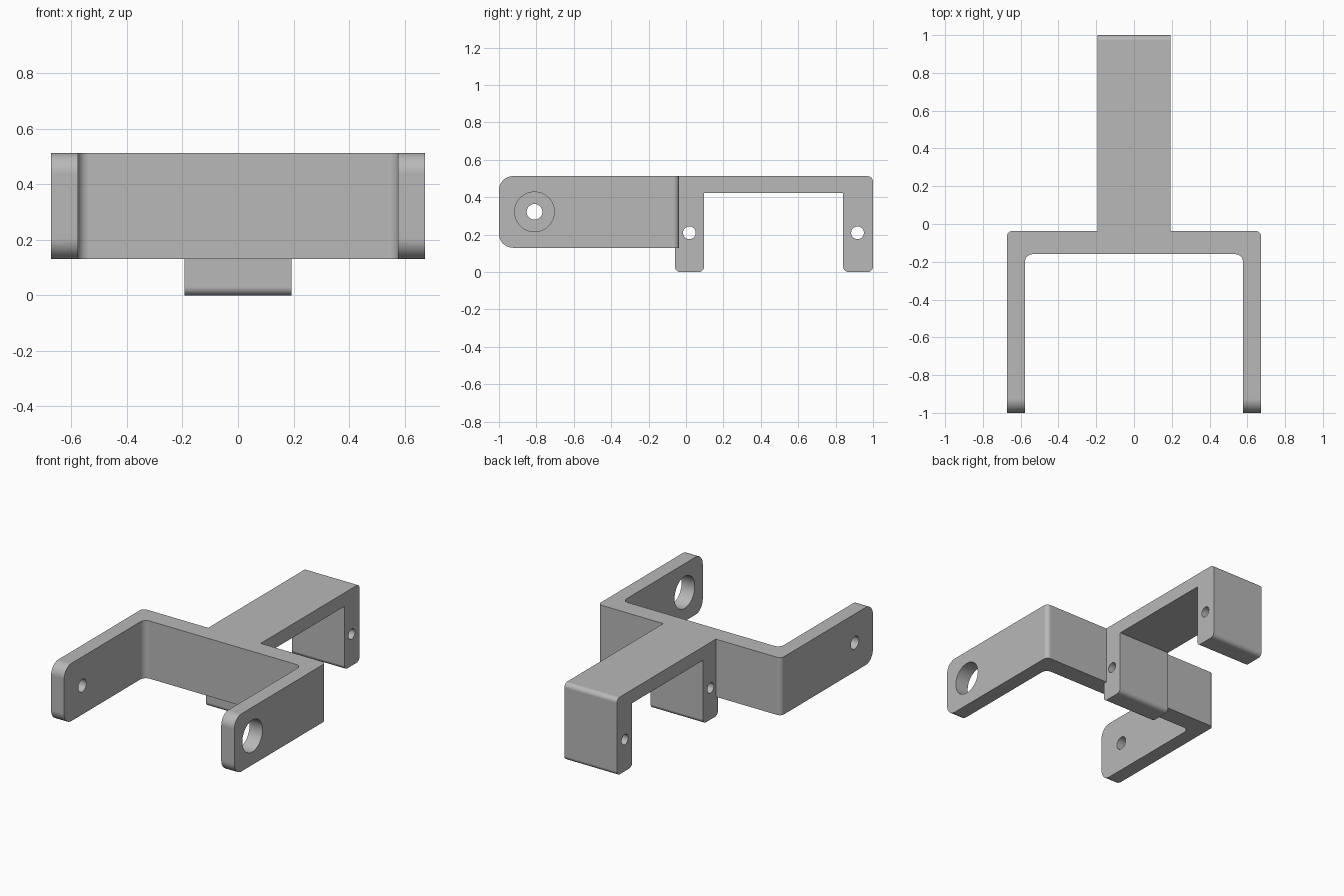
import bpy, bmesh
from math import sin, cos, tan, pi, atan2
from mathutils import Vector

cube = bpy.data.objects.get("Cube")
if cube:
    bpy.data.objects.remove(cube, do_unlink=True)

# Single plain plastic material
grey = bpy.data.materials.new("plain grey")
grey.use_nodes = True
colour = (0.48, 0.48, 0.48, 1)
grey.diffuse_color = colour
bsdf = next(n for n in grey.node_tree.nodes if n.type == 'BSDF_PRINCIPLED')
bsdf.inputs["Base Color"].default_value = colour


def rounded(corners, steps=10):
    """Outline from (a, b, radius) corners, each filleted by an arc."""
    out = []
    for i, (a, b, r) in enumerate(corners):
        p = Vector((a, b))
        if r == 0:
            out.append(p)
            continue
        u = (Vector(corners[i - 1][:2]) - p).normalized()
        v = (Vector(corners[(i + 1) % len(corners)][:2]) - p).normalized()
        half = u.angle(v) / 2
        centre = p + (u + v).normalized() * (r / sin(half))
        start = p + u * (r / tan(half)) - centre
        end = p + v * (r / tan(half)) - centre
        t0 = atan2(start.y, start.x)
        sweep = (atan2(end.y, end.x) - t0 + pi) % (2 * pi) - pi
        for k in range(steps + 1):
            t = t0 + sweep * k / steps
            out.append(centre + Vector((cos(t), sin(t))) * r)
    return out


def circle(a, b, r, n=48):
    return [Vector((a + r * cos(2 * pi * k / n), b + r * sin(2 * pi * k / n))) for k in range(n)]


def prism(name, outline, lo, hi, axis):
    """Extrude an outline along x (outline in y, z) or z (outline in x, y)."""
    bm = bmesh.new()
    place = (lambda p: (lo, p.x, p.y)) if axis == 'x' else (lambda p: (p.x, p.y, lo))
    face = bm.faces.new([bm.verts.new(place(p)) for p in outline])
    ext = bmesh.ops.extrude_face_region(bm, geom=[face])
    shift = Vector((hi - lo, 0, 0)) if axis == 'x' else Vector((0, 0, hi - lo))
    bmesh.ops.translate(bm, vec=shift, verts=[g for g in ext['geom'] if isinstance(g, bmesh.types.BMVert)])
    bmesh.ops.recalc_face_normals(bm, faces=bm.faces)
    mesh = bpy.data.meshes.new(name)
    bm.to_mesh(mesh)
    bm.free()
    mesh.materials.append(grey)
    obj = bpy.data.objects.new(name, mesh)
    bpy.context.collection.objects.link(obj)
    return obj


def activate(obj):
    bpy.ops.object.select_all(action='DESELECT')
    obj.select_set(True)
    bpy.context.view_layer.objects.active = obj


def combine(target, tool, operation):
    activate(target)
    mod = target.modifiers.new("combine", 'BOOLEAN')
    mod.operation, mod.object, mod.solver = operation, tool, 'EXACT'
    bpy.ops.object.modifier_apply(modifier=mod.name)
    bpy.data.objects.remove(tool, do_unlink=True)


TOP, LOW = 0.513, 0.13
OUT, INN = 0.673, 0.577
HALF = 0.193
PIVOT = (-0.81, 0.322)

# Fork: U-shaped plan with filleted corners
bracket = prism("bracket", rounded([
    (-OUT, -1, 0), (-INN, -1, 0), (-INN, -0.16, 0.04), (INN, -0.16, 0.04),
    (INN, -1, 0), (OUT, -1, 0), (OUT, -0.037, 0.03), (-OUT, -0.037, 0.03)]), LOW, TOP, 'z')

# Rounded arm ends
ends = prism("arm_ends", rounded([
    (-1, LOW, 0.075), (0.2, LOW, 0), (0.2, TOP, 0), (-1, TOP, 0.075)]), -1, 1, 'x')
combine(bracket, ends, 'INTERSECT')

# Tail: top bar with two hanging legs
tail = prism("tail", rounded([
    (-0.06, 0, 0.03), (0.097, 0, 0.03), (0.097, 0.423, 0), (0.84, 0.423, 0),
    (0.84, 0, 0.03), (1, 0, 0.03), (1, TOP, 0.03), (-0.06, TOP, 0)]), -HALF, HALF, 'x')
combine(bracket, tail, 'UNION')

# Bolt holes through the legs
for y in (0.018, 0.917):
    combine(bracket, prism("bolt_hole", circle(y, 0.21, 0.034), -0.3, 0.3, 'x'), 'DIFFERENCE')

# Wide bearing hole in the left arm, small screw hole in the right arm
combine(bracket, prism("bearing_hole", circle(*PIVOT, 0.106), 0.4, 0.8, 'x'), 'DIFFERENCE')
combine(bracket, prism("screw_hole", circle(*PIVOT, 0.042), -0.8, -0.4, 'x'), 'DIFFERENCE')

# Tapered pocket on the inside of the right arm
y, z = PIVOT
pocket = prism("pocket", rounded([
    (y - 0.107, z - 0.107, 0.104), (y + 0.26, z - 0.085, 0),
    (y + 0.26, z + 0.085, 0), (y - 0.107, z + 0.107, 0.104)], 16), -0.642, -0.5, 'x')
combine(bracket, pocket, 'DIFFERENCE')

# Smooth fillets, crisp edges
activate(bracket)
bpy.ops.object.shade_smooth_by_angle()
normals = bracket.modifiers.new("flat faces", 'WEIGHTED_NORMAL')
normals.keep_sharp = True
